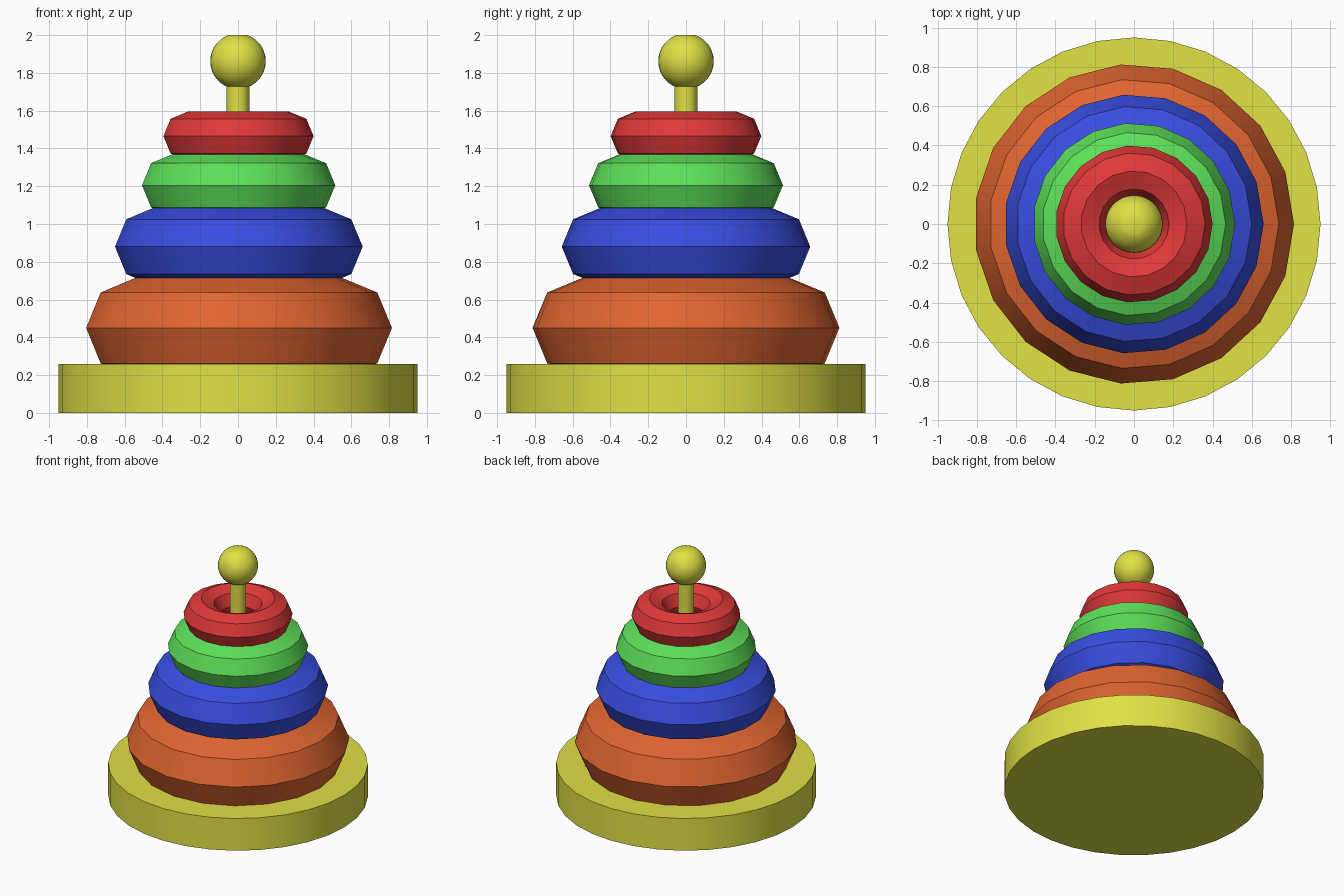
import bpy, bmesh
from math import sin, cos, pi, radians, acos

if "Cube" in bpy.data.objects:
    bpy.data.objects.remove(bpy.data.objects["Cube"])


def material(name, rgb):
    m = bpy.data.materials.new(name)
    m.diffuse_color = (*rgb, 1)
    m.use_nodes = True
    m.node_tree.nodes["Principled BSDF"].inputs["Base Color"].default_value = m.diffuse_color
    return m


def finish(name, mat):
    ob = bpy.context.object
    ob.name = ob.data.name = name
    ob.data.materials.append(mat)
    bpy.ops.object.shade_smooth_by_angle(angle=radians(30))
    return ob


def cylinder(name, r, z0, z1, mat):
    bpy.ops.mesh.primitive_cylinder_add(vertices=32, radius=r, depth=z1 - z0,
                                        location=(0, 0, (z0 + z1) / 2))
    return finish(name, mat)


yellow = material("yellow", (0.75, 0.75, 0.06))

# Base disc and central post
cylinder("base", 0.95, 0, 0.26, yellow)
cylinder("post", 0.06, 0.2, 1.75, yellow)

# Stacked rings: octagonal section, 19 sides around, each nested in the one below
rings = [
    ("orange_ring", 0.55, 0.265, 0.45, (0.75, 0.13, 0.03)),
    ("blue_ring", 0.455, 0.205, 0.88, (0.04, 0.075, 0.75)),
    ("green_ring", 0.35, 0.165, 1.205, (0.11, 0.75, 0.1)),
    ("red_ring", 0.27, 0.13, 1.465, (0.75, 0.04, 0.04)),
]
for name, major, minor, z, rgb in rings:
    bpy.ops.mesh.primitive_torus_add(major_segments=19, minor_segments=8,
                                     major_radius=major, minor_radius=minor,
                                     location=(0, 0, z))
    finish(name, material(name, rgb))

# Knob: ball with small flats at top and bottom
R, HALF, ZC, SEG, ROWS = 0.147, 0.138, 1.862, 32, 14
start = acos(HALF / R)
bm = bmesh.new()
loops = []
for i in range(ROWS + 1):
    t = start + (pi - 2 * start) * i / ROWS
    loops.append([bm.verts.new((R * sin(t) * cos(2 * pi * k / SEG),
                                R * sin(t) * sin(2 * pi * k / SEG),
                                R * cos(t))) for k in range(SEG)])
for a, b in zip(loops, loops[1:]):
    for k in range(SEG):
        n = (k + 1) % SEG
        bm.faces.new((a[k], b[k], b[n], a[n]))
bm.faces.new(loops[0])
bm.faces.new(loops[-1][::-1])
bmesh.ops.recalc_face_normals(bm, faces=bm.faces)
mesh = bpy.data.meshes.new("knob")
bm.to_mesh(mesh)
bm.free()
knob = bpy.data.objects.new("knob", mesh)
knob.location.z = ZC
bpy.context.collection.objects.link(knob)
bpy.ops.object.select_all(action='DESELECT')
knob.select_set(True)
bpy.context.view_layer.objects.active = knob
finish("knob", yellow)
